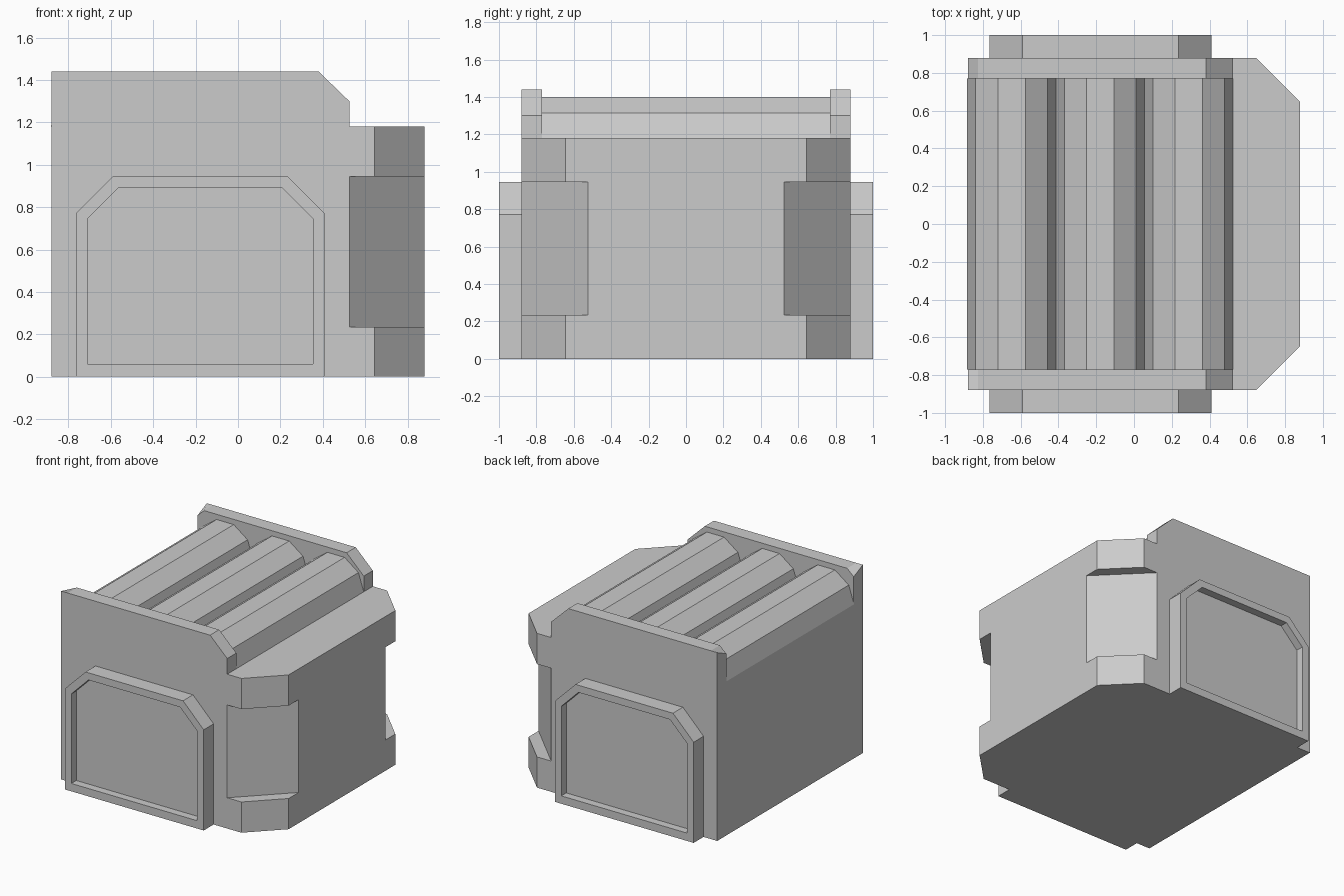
import bpy, bmesh

if "Cube" in bpy.data.objects:
    bpy.data.objects.remove(bpy.data.objects["Cube"])


def loft(name, rings):
    """Skin a sequence of equal-length point rings and cap both ends."""
    bm = bmesh.new()
    loops = [[bm.verts.new(p) for p in ring] for ring in rings]
    n = len(loops[0])
    for a, b in zip(loops, loops[1:]):
        for i in range(n):
            j = (i + 1) % n
            bm.faces.new((a[i], a[j], b[j], b[i]))
    bm.faces.new(loops[0][::-1])
    bm.faces.new(loops[-1])
    bmesh.ops.recalc_face_normals(bm, faces=bm.faces)
    mesh = bpy.data.meshes.new(name)
    bm.to_mesh(mesh)
    bm.free()
    obj = bpy.data.objects.new(name, mesh)
    bpy.context.collection.objects.link(obj)
    return obj


def at_y(profile, y):
    return [(x, y, z) for x, z in profile]


def at_z(profile, z):
    return [(x, y, z) for x, y in profile]


def mirror_y(obj):
    mod = obj.modifiers.new("mirror", 'MIRROR')
    mod.use_axis = (False, True, False)
    mod.use_mirror_merge = False


# Main body with two chamfered vertical corners on the +x side
plan = [(-0.88, -0.88), (0.645, -0.88), (0.88, -0.645),
        (0.88, 0.645), (0.645, 0.88), (-0.88, 0.88)]
body = loft("body", [at_z(plan, 0), at_z(plan, 1.18)])

# Deeper notch cut into the middle of each chamfered corner
for label, s in (("front", -1), ("back", 1)):
    tri = [(0.4, s * 1.005), (1.005, s * 0.4), (1.005, s * 1.005)]
    cutter = loft(label + "_notch_cutter", [at_z(tri, 0.235), at_z(tri, 0.945)])
    cutter.hide_render = True
    cutter.hide_set(True)
    cut = body.modifiers.new(label + "_notch", 'BOOLEAN')
    cut.operation = 'DIFFERENCE'
    cut.solver = 'EXACT'
    cut.object = cutter

# Raised end plates above the body; the inner left corner is clipped
top = [(-0.825, 1.44), (0.38, 1.44), (0.525, 1.30), (0.525, 1.18), (-0.88, 1.18)]
plates = loft("end_plates", [at_y(top + [(-0.88, 1.44)], -0.88),
                             at_y(top + [(-0.88, 1.39)], -0.77)])
mirror_y(plates)

# Three faceted ribs running between the end plates
rib = [(-0.235, 1.18), (-0.19, 1.315), (-0.073, 1.40),
       (0.073, 1.40), (0.19, 1.315), (0.235, 1.18)]
for i in range(3):
    cx = -0.648 + 0.469 * i
    section = [(cx + x, z) for x, z in rib]
    loft(f"top_rib_{i + 1}", [at_y(section, -0.77), at_y(section, 0.77)])

# Framed panels with a shallow recess on the front and back
outer = [(-0.765, 0), (-0.765, 0.77), (-0.59, 0.945),
         (0.235, 0.945), (0.41, 0.77), (0.41, 0)]
inner = [(-0.71, 0.06), (-0.71, 0.745), (-0.565, 0.89),
         (0.21, 0.89), (0.355, 0.745), (0.355, 0.06)]
panels = loft("framed_panels", [at_y(outer, -0.88), at_y(outer, -1.0),
                                at_y(inner, -1.0), at_y(inner, -0.94)])
mirror_y(panels)
